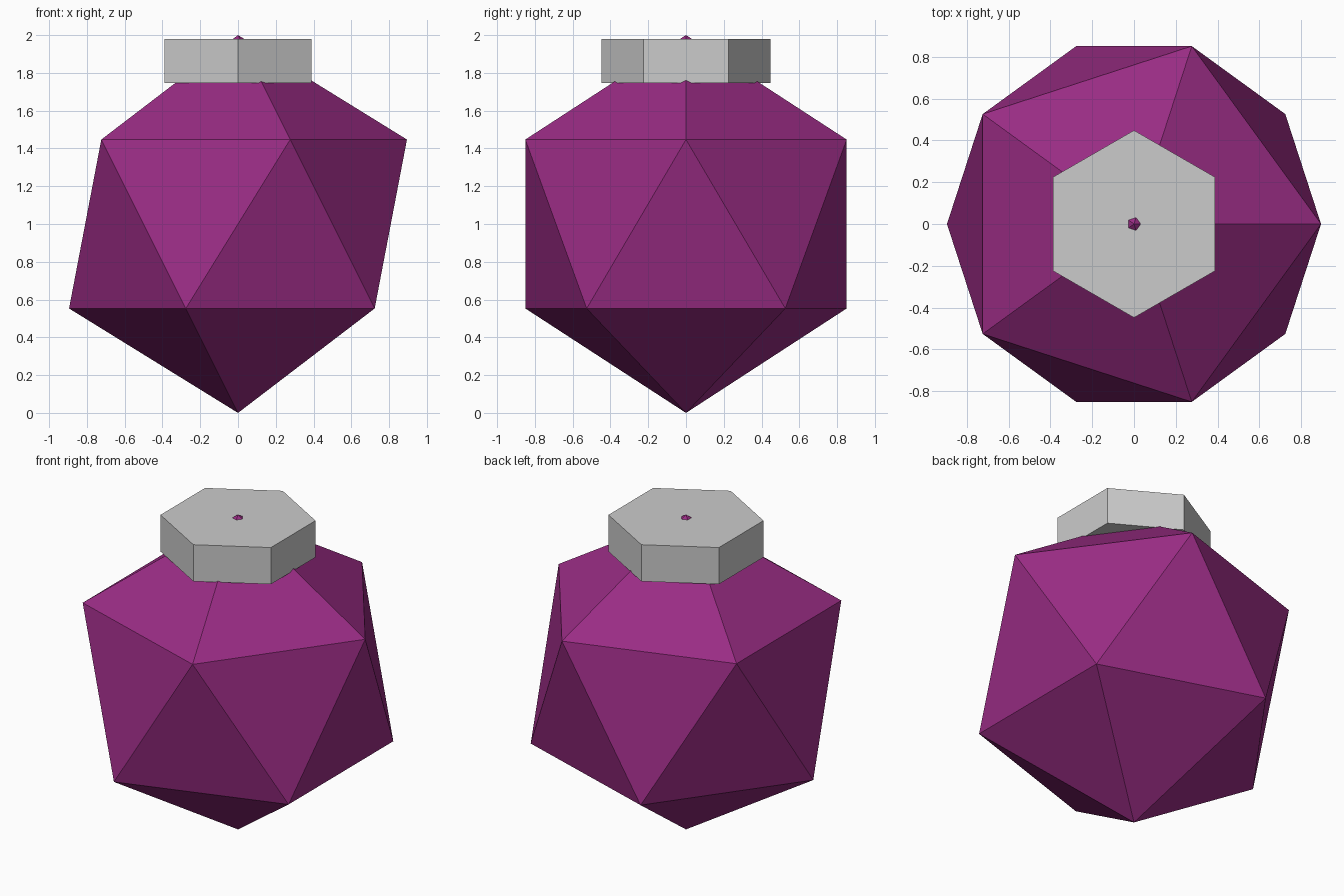
import bpy

if "Cube" in bpy.data.objects:
    bpy.data.objects.remove(bpy.data.objects["Cube"])


def paint(obj, name, color):
    mat = bpy.data.materials.new(name)
    mat.diffuse_color = color
    mat.use_nodes = True
    mat.node_tree.nodes["Principled BSDF"].inputs["Base Color"].default_value = mat.diffuse_color
    obj.data.materials.append(mat)


# Faceted bottle body: a plain icosahedron standing on one point
bpy.ops.mesh.primitive_ico_sphere_add(subdivisions=1, radius=1.0, location=(0, 0, 1.0))
body = bpy.context.object
body.name = "bottle_body"
paint(body, "purple", (0.32, 0.025, 0.23, 1))

# Hexagonal collar around the top point, corners facing front and back
bottom, top = 1.747, 1.98
bpy.ops.mesh.primitive_cylinder_add(vertices=6, radius=0.448, depth=top - bottom,
                                    location=(0, 0, (top + bottom) / 2))
bpy.context.object.name = "hex_cap"
